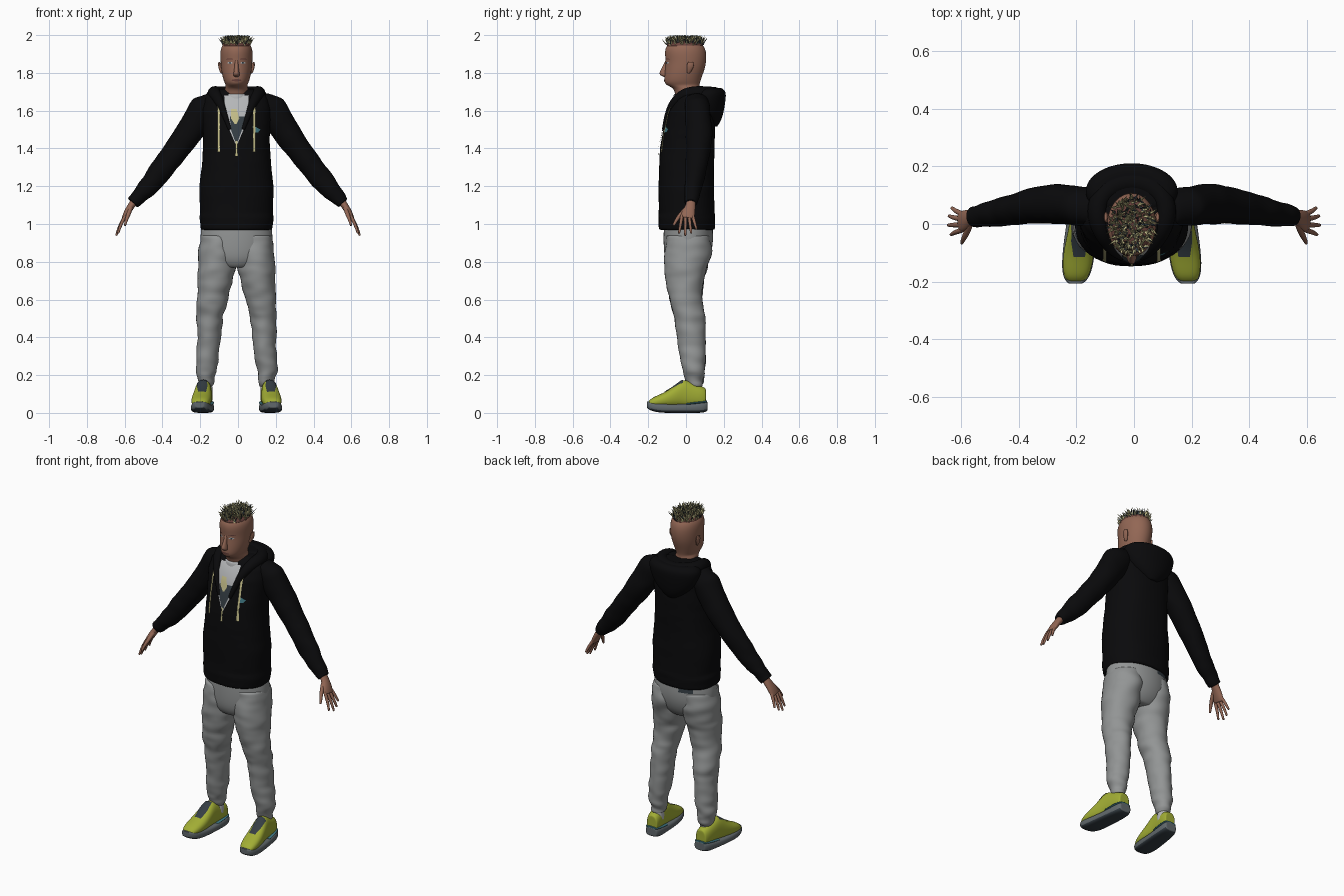
import bpy, bmesh, math, random
from mathutils import Vector, noise
from mathutils.bvhtree import BVHTree

if "Cube" in bpy.data.objects:
    bpy.data.objects.remove(bpy.data.objects["Cube"])
random.seed(4)
MID = -.008  # body centre line
UP, BACK = Vector((0, 0, 1)), Vector((0, 1, 0))


def material(name, *rgb):
    m = bpy.data.materials.new(name)
    m.use_nodes = True
    m.diffuse_color = (*rgb, 1)
    shader = next(n for n in m.node_tree.nodes if n.type == 'BSDF_PRINCIPLED')
    shader.inputs["Base Color"].default_value = (*rgb, 1)
    shader.inputs["Roughness"].default_value = .8
    return m


skin = material("skin", .29, .135, .09)
black = material("black cloth", .003, .003, .0035)
grey = material("grey cloth", .29, .3, .3)
pale = material("pale grey cotton", .46, .47, .48)
lime = material("lime shoe", .36, .42, .035)
rubber = material("grey rubber", .12, .14, .15)
slate = material("dark slate", .035, .047, .057)
cream = material("cream yellow", .55, .51, .25)
teal = material("teal", .05, .18, .22)
brown = material("dark brown", .14, .055, .045)


def finish(name, bm, mats, levels=0, smooth=True):
    bmesh.ops.recalc_face_normals(bm, faces=bm.faces)
    mesh = bpy.data.meshes.new(name)
    bm.to_mesh(mesh)
    bm.free()
    for m in mats:
        mesh.materials.append(m)
    obj = bpy.data.objects.new(name, mesh)
    bpy.context.collection.objects.link(obj)
    for p in mesh.polygons:
        p.use_smooth = smooth
    if levels:
        mod = obj.modifiers.new("smooth", 'SUBSURF')
        mod.levels = mod.render_levels = levels
    return obj


def loft(name, rings, mats, segs=16, power=1, fold=0, levels=2):
    """Skin a list of (centre, U, V) elliptical rings, with optional cloth folds."""
    if fold:
        dense = [[a.lerp(b, k / 4) for a, b in zip(r, s)]
                 for r, s in zip(rings, rings[1:]) for k in range(4)]
        rings = dense + [rings[-1]]
    first, last = rings[0], rings[-1]
    rings = [(first[0], first[1] * .85, first[2] * .85), *rings,
             (last[0], last[1] * .85, last[2] * .85)]
    bm, loops = bmesh.new(), []
    for c, u, v in rings:
        loop = []
        for i in range(segs):
            a = math.tau * i / segs
            co, si = math.cos(a), math.sin(a)
            co = math.copysign(abs(co) ** power, co)
            si = math.copysign(abs(si) ** power, si)
            out = (u * co + v * si) * 1.02
            p = c + out
            bump = noise.noise(Vector((p.x * 12, p.y * 12, p.z * 26)))
            loop.append(bm.verts.new(p + out.normalized() * bump * fold))
        loops.append(loop)
    for a, b in zip(loops, loops[1:]):
        for i in range(segs):
            j = (i + 1) % segs
            bm.faces.new((a[i], a[j], b[j], b[i]))
    bm.faces.new(loops[0])
    bm.faces.new(loops[-1])
    return finish(name, bm, mats, levels)


def stack(rows, side=1, mid=MID):
    """Horizontal rings from (z, x min, x max, y front, y back)."""
    return [(Vector((mid + side * (a + b) / 2, (f + k) / 2, z)),
             Vector(((b - a) / 2, 0, 0)), Vector((0, (k - f) / 2, 0)))
            for z, a, b, f, k in rows]


def column(rows):
    """Symmetric horizontal rings from (z, half width, y front, y back)."""
    return stack([(z, -w, w, f, k) for z, w, f, k in rows])


def path(rows, ref, side=1, mid=0):
    """Rings across a path of (x, y, z, thickness, width along ref)."""
    pts = [Vector((mid + side * r[0], r[1], r[2])) for r in rows]
    rings = []
    for i, (p, r) in enumerate(zip(pts, rows)):
        t = (pts[min(i + 1, len(pts) - 1)] - pts[max(i - 1, 0)]).normalized()
        v = (ref - t * ref.dot(t)).normalized()
        rings.append((p, t.cross(v) * r[3], v * r[4]))
    return rings


def surface(obj):
    bpy.context.view_layer.update()
    return BVHTree.FromObject(obj, bpy.context.evaluated_depsgraph_get())


def patch(name, tree, mat, rows, mid=MID, lift=.004, aim=BACK):
    """Thin plate laid on a surface; rows are (height, x min, x max)."""
    bm, grid, n = bmesh.new(), [], 6
    steps = [[p + (q - p) * k / n for p, q in zip(r, s)]
             for r, s in zip(rows, rows[1:]) for k in range(n)] + [rows[-1]]
    for h, a, b in steps:
        line = []
        for i in range(n + 1):
            x = mid + a + (b - a) * i / n
            start = Vector((x, h, 1)) if aim.z else Vector((x, -aim.y, h))
            hit = tree.ray_cast(start, aim)[0]
            line.append(bm.verts.new(hit - aim * lift) if hit else None)
        grid.append(line)
    for r, s in zip(grid, grid[1:]):
        for i in range(n):
            quad = (r[i], r[i + 1], s[i + 1], s[i])
            if all(quad):
                bm.faces.new(quad)
    return finish(name, bm, [mat])


def oval(x, z, w, h):
    return [(z + h * math.sin(a), x - w * math.cos(a), x + w * math.cos(a))
            for a in (-1.5, -1, -.5, 0, .5, 1, 1.5)]


# Head, neck and face
head = loft("head", column([
    (1.64, .067, -.045, .085), (1.7, .062, -.058, .075), (1.722, .06, -.07, .07),
    (1.735, .055, -.102, .07), (1.75, .064, -.114, .073), (1.78, .073, -.114, .083),
    (1.82, .08, -.11, .098), (1.86, .083, -.105, .106), (1.9, .085, -.111, .107),
    (1.93, .082, -.108, .1), (1.953, .07, -.094, .085), (1.968, .045, -.06, .055)]), [skin], 24)
loft("nose", column([(1.778, .01, -.115, -.09), (1.787, .019, -.138, -.09),
                     (1.8, .016, -.144, -.09), (1.83, .011, -.126, -.09),
                     (1.868, .009, -.108, -.09)]), [skin], 10)
face = surface(head)
patch("lips", face, brown, oval(0, 1.761, .026, .006), lift=.003)
for side, tag in ((1, "left"), (-1, "right")):
    patch(tag + "_eye", face, pale, oval(side * .034, 1.853, .014, .005), lift=.002)
    patch(tag + "_iris", face, slate, oval(side * .034, 1.853, .005, .005), lift=.003)
    patch(tag + "_eyebrow", face, brown, oval(side * .036, 1.873, .02, .003), lift=.003)
    loft(tag + "_ear", path([(.076, .012, 1.8, .008, .008), (.083, .018, 1.815, .009, .014),
                             (.09, .024, 1.84, .009, .021), (.09, .025, 1.858, .006, .014)],
                            BACK, side, MID), [skin], 10)

# Cropped hair on the crown with short spikes
cap = loft("hair_cap", column([(1.94, .076, -.104, .092), (1.957, .072, -.098, .088),
                               (1.972, .052, -.075, .065), (1.978, .02, -.03, .03)]), [brown], 20)
crown = surface(cap)
bm = bmesh.new()
for k in range(420):
    a, r = random.uniform(0, math.tau), math.sqrt(random.random())
    root = crown.ray_cast(Vector((MID + .073 * r * math.cos(a), .1 * r * math.sin(a) - .004, 3)), -UP)[0]
    if not root:
        continue
    lean = Vector((math.cos(a) * r * .5, math.sin(a) * r * .4, 0))
    wild = Vector((random.uniform(-1, 1), random.uniform(-1, 1), 0)) * .6
    tip = root + (UP + lean + wild).normalized() * random.uniform(.022, .045)
    tip.z = min(tip.z, 2)
    turn = random.uniform(0, math.tau)
    base = [bm.verts.new(root + Vector((math.cos(turn + i * 2.1), math.sin(turn + i * 2.1), -.3)) * .006)
            for i in range(3)]
    end = bm.verts.new(tip)
    for i in range(3):
        f = bm.faces.new((base[i], base[(i + 1) % 3], end))
        f.material_index = int(k % 4 == 0)
finish("hair_spikes", bm, [cream, slate], smooth=False)

# Hooded jacket body
jacket = loft("jacket_body", column([
    (.968, .187, -.143, .15), (1.03, .193, -.145, .153), (1.06, .19, -.142, .15),
    (1.18, .196, -.144, .148), (1.3, .183, -.141, .146), (1.4, .175, -.136, .15),
    (1.5, .175, -.12, .152), (1.6, .182, -.095, .15), (1.66, .17, -.066, .145),
    (1.7, .14, -.04, .13), (1.715, .09, -.015, .11)]), [black], 24, .88, .004, 1)

# Hood lying on the back, with its rim running round the neck
loft("hood_pouch", column([(1.515, .03, .12, .165), (1.55, .085, .08, .188), (1.6, .135, .04, .2),
                           (1.66, .16, .01, .21), (1.7, .16, .02, .212), (1.72, .125, .05, .19)]),
     [black], 20)
rim = [(.035, -.118, 1.5, .01, .01), (.06, -.103, 1.57, .013, .015), (.085, -.072, 1.64, .022, .024),
       (.113, -.01, 1.688, .034, .036), (.125, .06, 1.695, .038, .038),
       (.09, .125, 1.692, .042, .036), (0, .158, 1.69, .042, .036)]
rim += [(-r[0], *r[1:]) for r in reversed(rim[:-1])]
loft("hood_rim", path(rim, UP, 1, MID), [black], 12)

# Shirt, zip and cords on the chest
loft("shirt_collar", column([(1.63, .085, -.07, .095), (1.67, .074, -.067, .09),
                             (1.69, .068, -.064, .085)]), [pale], 20)
chest = surface(jacket)
patch("shirt_front", chest, pale, [(1.68, -.065, .065), (1.58, -.06, .06), (1.5, -.038, .038), (1.42, -.004, .004)])
patch("shirt_print", chest, slate, [(1.57, -.035, .045), (1.5, -.03, .03), (1.43, -.004, .004)], lift=.006)
patch("shirt_print_top", chest, cream, [(1.61, -.03, .0), (1.56, -.03, .015), (1.53, -.01, .0)], lift=.008)
patch("zip_pull", chest, cream, [(1.44, -.005, .005), (1.4, -.004, .004), (1.36, -.008, .008)], lift=.008)
patch("chest_patch", chest, teal, [(1.515, .085, .1), (1.5, .09, .127), (1.485, .095, .115)], lift=.006)
for side, tag in ((1, "left"), (-1, "right")):
    x = side * .094
    patch(tag + "_cord", chest, cream, [(1.645, x - .006, x + .006), (1.45, x - .006, x + .006),
                                       (1.38, x - .008, x + .008)], lift=.009)

# Trousers: hips
hips = loft("trouser_hips", column([
    (1.02, .18, -.115, .135), (.95, .19, -.118, .143), (.88, .19, -.118, .142),
    (.81, .17, -.112, .12), (.77, .11, -.085, .085)]), [grey], 20)
patch("back_tag", surface(hips), slate, [(.975, -.12, -.04), (.945, -.12, -.04)], aim=-BACK)

fingers = [("little", .035, .056, .632, .972), ("ring", .016, .028, .642, .95),
           ("middle", -.003, -.004, .645, .938), ("index", -.021, -.037, .635, .95)]
for side, tag in ((1, "left"), (-1, "right")):
    # Sleeve
    loft(tag + "_sleeve", path([
        (.12, .055, 1.655, .05, .06), (.175, .06, 1.61, .085, .068), (.26, .07, 1.48, .072, .07),
        (.35, .063, 1.358, .064, .062), (.43, .048, 1.252, .06, .053), (.5, .033, 1.17, .048, .042),
        (.54, .028, 1.13, .038, .037), (.557, .026, 1.112, .034, .034)], BACK, side),
        [black], 16, 1, .007, 1)
    # Hand
    loft(tag + "_palm", path([(.54, .028, 1.13, .021, .024), (.567, .025, 1.095, .019, .026),
                              (.588, .012, 1.06, .018, .037), (.603, .007, 1.03, .013, .038)],
                             BACK, side), [skin], 12)
    for name, y, tip_y, tip_x, tip_z in fingers:
        loft(f"{tag}_{name}_finger", path([
            (.596, y, 1.045, .01, .01), ((.6 + tip_x) / 2 + .004, (y + tip_y) / 2, (1.04 + tip_z) / 2, .009, .009),
            (tip_x, tip_y, tip_z, .006, .006)], BACK, side), [skin], 8)
    loft(tag + "_thumb", path([(.567, .008, 1.088, .013, .014), (.58, -.03, 1.05, .012, .012),
                               (.592, -.052, 1.02, .009, .01), (.598, -.066, .992, .006, .007)],
                              BACK, side), [skin], 8)
    # Trouser leg, gathered at the ankle
    loft(tag + "_trouser_leg", stack([
        (.94, .015, .187, -.105, .13), (.85, -.002, .2, -.116, .135), (.76, .005, .207, -.112, .112),
        (.68, .026, .208, -.102, .09), (.58, .05, .21, -.083, .086), (.5, .073, .21, -.06, .1),
        (.4, .083, .208, -.05, .104), (.3, .093, .212, -.034, .104), (.22, .106, .212, -.018, .1),
        (.17, .115, .203, -.002, .094), (.14, .122, .195, .012, .086)], side), [grey], 16, 1, .012, 1)
    loft(tag + "_sock", stack([(.09, .125, .19, .015, .08), (.15, .128, .19, .015, .084)], side), [pale])

    # Shoe: rings run from toe to heel as (y, bottom, top, half width)
    def shoe(rows):
        return [(Vector((MID + side * (.174 - y * .1), y, (a + b) / 2)),
                 Vector((w, 0, 0)), Vector((0, 0, (b - a) / 2))) for y, a, b, w in rows]

    upper = loft(tag + "_shoe_upper", shoe([
        (-.2, .03, .058, .026), (-.185, .03, .077, .041), (-.15, .03, .093, .051),
        (-.1, .03, .115, .053), (-.05, .03, .15, .048), (-.012, .03, .182, .043),
        (.03, .03, .16, .042), (.08, .03, .142, .041), (.105, .03, .13, .034)]), [lime], 16, .85)
    sole = loft(tag + "_shoe_sole", shoe([
        (-.207, .028, .06, .024), (-.19, .012, .06, .044), (-.14, 0, .052, .056),
        (-.05, 0, .046, .055), (.03, 0, .05, .051), (.09, 0, .058, .047),
        (.113, .01, .06, .036)]), [rubber, slate], 16, .6)
    for p in sole.data.polygons:
        p.material_index = int(p.normal.z < -.5)
    loft(tag + "_heel_band", shoe([(.0, .04, .052, .051), (.06, .046, .062, .05),
                                   (.1, .05, .066, .043), (.112, .052, .066, .034)]), [teal])
    patch(tag + "_laces", surface(upper), slate, [(-.115, -.02, .02), (-.06, -.028, .028), (-.015, -.026, .026)],
          MID + side * .182, .004, -UP)
